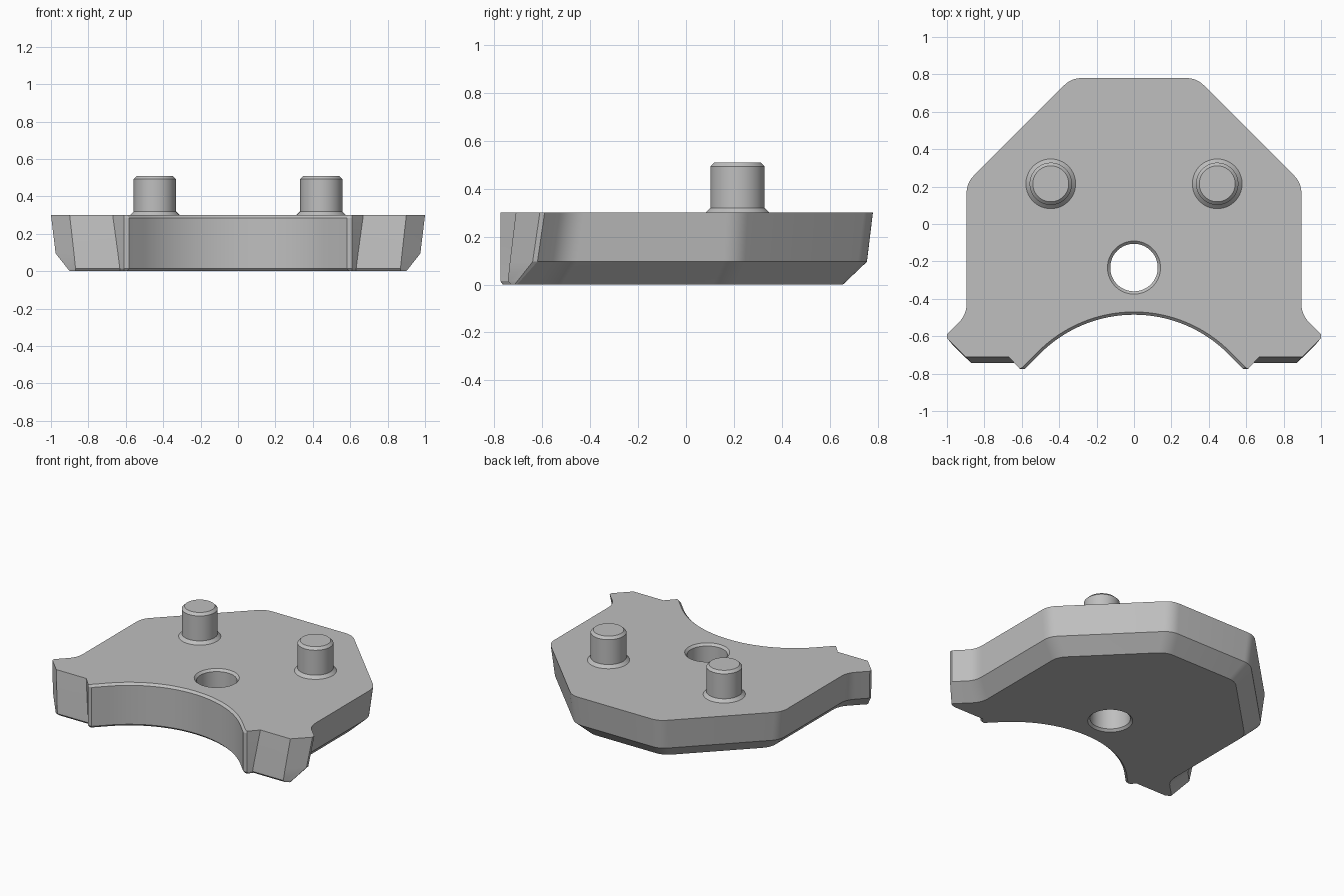
import bpy, bmesh, math
from mathutils import Vector

cube = bpy.data.objects.get("Cube")
if cube:
    bpy.data.objects.remove(cube, do_unlink=True)

grey = bpy.data.materials.new("plain grey")
grey.use_nodes = True
grey.diffuse_color = (0.52, 0.52, 0.52, 1)
grey.node_tree.nodes["Principled BSDF"].inputs["Base Color"].default_value = grey.diffuse_color


def loft(name, rings):
    """Closed solid through rings that share a point count."""
    bm = bmesh.new()
    loops = [[bm.verts.new(p) for p in ring] for ring in rings]
    n = len(loops[0])
    for a, b in zip(loops, loops[1:]):
        for i in range(n):
            j = (i + 1) % n
            bm.faces.new((a[i], a[j], b[j], b[i]))
    bm.faces.new(loops[0])
    bm.faces.new(loops[-1])
    bmesh.ops.recalc_face_normals(bm, faces=bm.faces)
    mesh = bpy.data.meshes.new(name)
    bm.to_mesh(mesh)
    bm.free()
    mesh.materials.append(grey)
    obj = bpy.data.objects.new(name, mesh)
    bpy.context.collection.objects.link(obj)
    return obj


def lathe(name, x, y, profile, n=64):
    turns = [math.tau * i / n for i in range(n)]
    return loft(name, [[(x + r * math.cos(t), y + r * math.sin(t), z) for t in turns]
                       for r, z in profile])


def smooth(obj):
    bpy.ops.object.select_all(action='DESELECT')
    obj.select_set(True)
    bpy.context.view_layer.objects.active = obj
    bpy.ops.object.shade_smooth_by_angle(angle=math.radians(20))


def fillet(prev, corner, nxt, r, n=6):
    """Round one 45 degree outline corner."""
    a, b = (prev - corner).normalized(), (nxt - corner).normalized()
    half = a.angle(b) / 2
    centre = corner + (a + b).normalized() * r / math.sin(half)
    start = corner + a * r / math.tan(half) - centre
    end = corner + b * r / math.tan(half) - centre
    return [centre + start.lerp(end, i / n).normalized() * r for i in range(n + 1)]


# Half outline corners at the top, at the draft line and at the underside
TOP, DRAFT = 0.30, 0.095
SPIKE = (0.61, -0.775)
top = [SPIKE, (0.67, -0.71), (0.90, -0.71), (1, -0.61), (1, -0.59),
       (0.895, -0.485), (0.895, 0.22), (0.335, 0.78)]
mid = [SPIKE, (0.642, -0.735), (0.877, -0.735), (0.975, -0.64), (0.975, -0.62),
       (0.87, -0.515), (0.87, 0.21), (0.325, 0.755)]
low = [SPIKE, (0.63, -0.745), (0.867, -0.745), (0.90, -0.715), (0.90, -0.705),
       (0.77, -0.575), (0.77, 0.168), (0.283, 0.655)]


def plate_ring(z, bevel=0):
    if z >= DRAFT:
        pair, t = (mid, top), (z - DRAFT) / (TOP - DRAFT)
    else:
        pair, t = (low, mid), z / DRAFT
    pts = [Vector(a).lerp(Vector(b), t) for a, b in zip(*pair)]
    if z == 0:
        for p in pts[:3]:
            p.y += bevel
    # Scooped front: arc, then a straight run to the spike
    half = []
    for i in range(25):
        a = math.radians(45) * i / 24
        half.append(Vector((math.sin(a), math.cos(a))) * (0.71 + bevel) + Vector((0, -1.195)))
    half.append(Vector((0.583, -0.775)) + Vector((bevel, bevel)) * 0.7)
    half += pts[:5]
    ends = pts + [Vector((-pts[-1].x, pts[-1].y))]
    for i, r in zip((5, 6, 7), (0.14, 0.13, 0.13)):
        half += fillet(ends[i - 1], ends[i], ends[i + 1], r)
    mirrored = [Vector((-p.x, p.y)) for p in reversed(half[1:])]
    return [(p.x, p.y, z) for p in half + mirrored]


# Plate with drafted sides and a bevelled scoop
plate = loft("base_plate", [plate_ring(0, 0.015), plate_ring(0.015), plate_ring(DRAFT),
                            plate_ring(0.285), plate_ring(TOP, 0.015)])

# Countersunk through hole
cutter = lathe("hole_cutter", 0, -0.233, [(0.152, -0.01), (0.127, 0.015),
                                          (0.127, 0.285), (0.152, 0.31)])
cutter.hide_render = True
cut = plate.modifiers.new("hole", 'BOOLEAN')
cut.operation = 'DIFFERENCE'
cut.solver = 'EXACT'
cut.object = cutter
bpy.context.view_layer.objects.active = plate
bpy.ops.object.modifier_apply(modifier="hole")
bpy.data.objects.remove(cutter, do_unlink=True)
smooth(plate)

# Locating pegs with a flared foot and bevelled tip
for side, x in (("left", 0.445), ("right", -0.445)):
    peg = lathe(side + "_peg", x, 0.215, [(0.133, 0.295), (0.133, 0.30), (0.113, 0.32),
                                          (0.113, 0.493), (0.096, 0.51)])
    smooth(peg)
